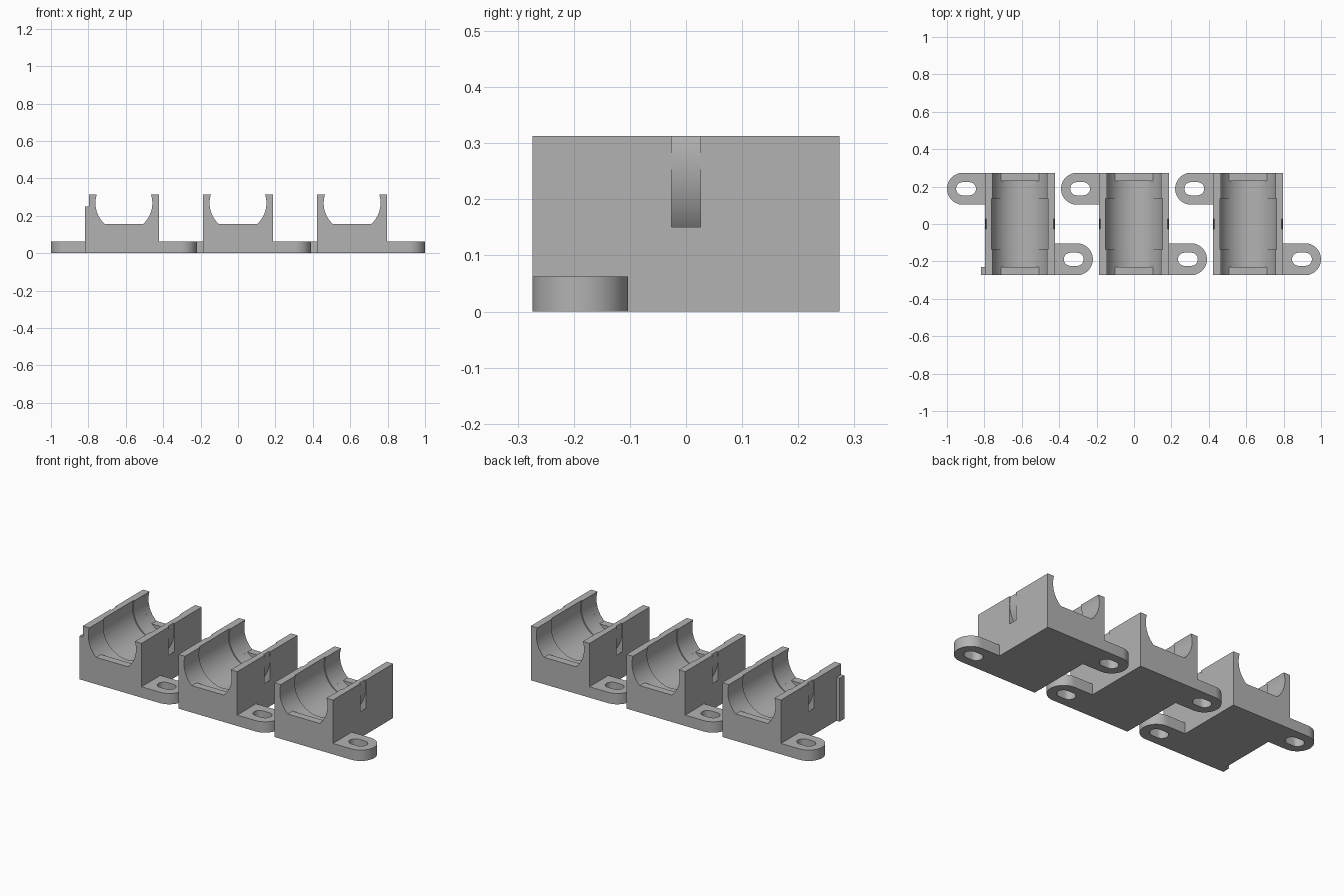
import bpy
import bmesh
import math
from mathutils import Vector

if "Cube" in bpy.data.objects:
    bpy.data.objects.remove(bpy.data.objects["Cube"])

WIDTH, DEPTH, HEIGHT = 0.374, 0.548, 0.3125   # one holder block
PITCH = 0.61                                  # spacing of the holders
AXIS_Z = 0.268                                # height of the bore axis
TAB_R, TAB_H, TAB_X = 0.0855, 0.0625, 0.3045  # mounting tab

grey = bpy.data.materials.new("plain grey")
grey.use_nodes = True
colour = (0.45, 0.45, 0.45, 1)
grey.diffuse_color = colour
grey.node_tree.nodes["Principled BSDF"].inputs["Base Color"].default_value = colour


def extrude(name, points, offset):
    """Solid made by sweeping a closed outline along offset."""
    bm = bmesh.new()
    face = bm.faces.new([bm.verts.new(p) for p in points])
    swept = bmesh.ops.extrude_face_region(bm, geom=[face])["geom"]
    bmesh.ops.translate(bm, vec=Vector(offset),
                        verts=[v for v in swept if isinstance(v, bmesh.types.BMVert)])
    bmesh.ops.recalc_face_normals(bm, faces=bm.faces)
    mesh = bpy.data.meshes.new(name)
    bm.to_mesh(mesh)
    bm.free()
    mesh.materials.append(grey)
    obj = bpy.data.objects.new(name, mesh)
    bpy.context.collection.objects.link(obj)
    return obj


def box(name, x0, x1, y0, y1, z1):
    return extrude(name, [(x0, y0, 0), (x1, y0, 0), (x1, y1, 0), (x0, y1, 0)], (0, 0, z1))


def bore(name, radius, half_length, floor=None, steps=96):
    """Cylinder along y on the bore axis, optionally with a flat floor."""
    start, sweep = 0, 2 * math.pi * (steps - 1) / steps
    if floor is not None:
        start = math.asin((floor - AXIS_Z) / radius)
        sweep = math.pi - 2 * start
    angles = [start + sweep * i / (steps - 1) for i in range(steps)]
    points = [(radius * math.cos(a), -half_length, AXIS_Z + radius * math.sin(a)) for a in angles]
    return extrude(name, points, (0, 2 * half_length, 0))


def stadium(name, x0, x1, y, radius, z0, z1, steps=24):
    """Upright slot shape with round ends centred on x0 and x1."""
    points = []
    for cx, start in ((x1, -math.pi / 2), (x0, math.pi / 2)):
        for i in range(steps + 1):
            a = start + math.pi * i / steps
            points.append((cx + radius * math.cos(a), y + radius * math.sin(a), z0))
    return extrude(name, points, (0, 0, z1 - z0))


def combine(target, other, operation):
    """Apply a boolean and discard the second solid."""
    mod = target.modifiers.new("join", "BOOLEAN")
    mod.operation, mod.object, mod.solver = operation, other, "EXACT"
    bpy.context.view_layer.update()
    graph = bpy.context.evaluated_depsgraph_get()
    mesh = bpy.data.meshes.new_from_object(target.evaluated_get(graph))
    target.modifiers.clear()
    target.data = mesh
    bpy.data.objects.remove(other)


# Block with a diagonal pair of slotted mounting tabs
holder = box("holder_centre", -WIDTH / 2, WIDTH / 2, -DEPTH / 2, DEPTH / 2, HEIGHT)
tab_y = DEPTH / 2 - TAB_R
for side in (1, -1):
    ends = sorted((side * 0.1, side * TAB_X))
    combine(holder, stadium("tab", *ends, -side * tab_y, TAB_R, 0, TAB_H), "UNION")
    slot = sorted((side * 0.27, side * 0.306))
    combine(holder, stadium("slot", *slot, -side * tab_y, 0.035, -0.1, 0.1), "DIFFERENCE")

# Stepped cradle: wide middle, narrower shoulders, flat-floored ends
combine(holder, bore("middle", 0.158, 0.137), "DIFFERENCE")
combine(holder, bore("shoulder", 0.152, 0.231), "DIFFERENCE")
combine(holder, bore("end", 0.152, 0.4, floor=0.155), "DIFFERENCE")

# Curved strap channel that breaks out through both side walls
strap = bore("strap", 0.221, 0.026)
combine(strap, bore("strap_core", 0.185, 0.1), "DIFFERENCE")
combine(holder, strap, "DIFFERENCE")

# Repeat the holder in a row
holders = [holder]
for name, x in (("holder_right", -PITCH), ("holder_left", PITCH)):
    copy = bpy.data.objects.new(name, holder.data.copy())
    bpy.context.collection.objects.link(copy)
    copy.location.x = x
    holders.append(copy)

# Small upright rib on the outer wall at one end of the row
rib_x = -PITCH - WIDTH / 2
box("end_rib", rib_x - 0.02, rib_x, -DEPTH / 2, -DEPTH / 2 + 0.043, 0.25)

# Smooth the curved walls, keep the edges crisp
bpy.ops.object.select_all(action="DESELECT")
for obj in holders:
    obj.select_set(True)
bpy.context.view_layer.objects.active = holder
bpy.ops.object.shade_smooth_by_angle(angle=math.radians(30))
